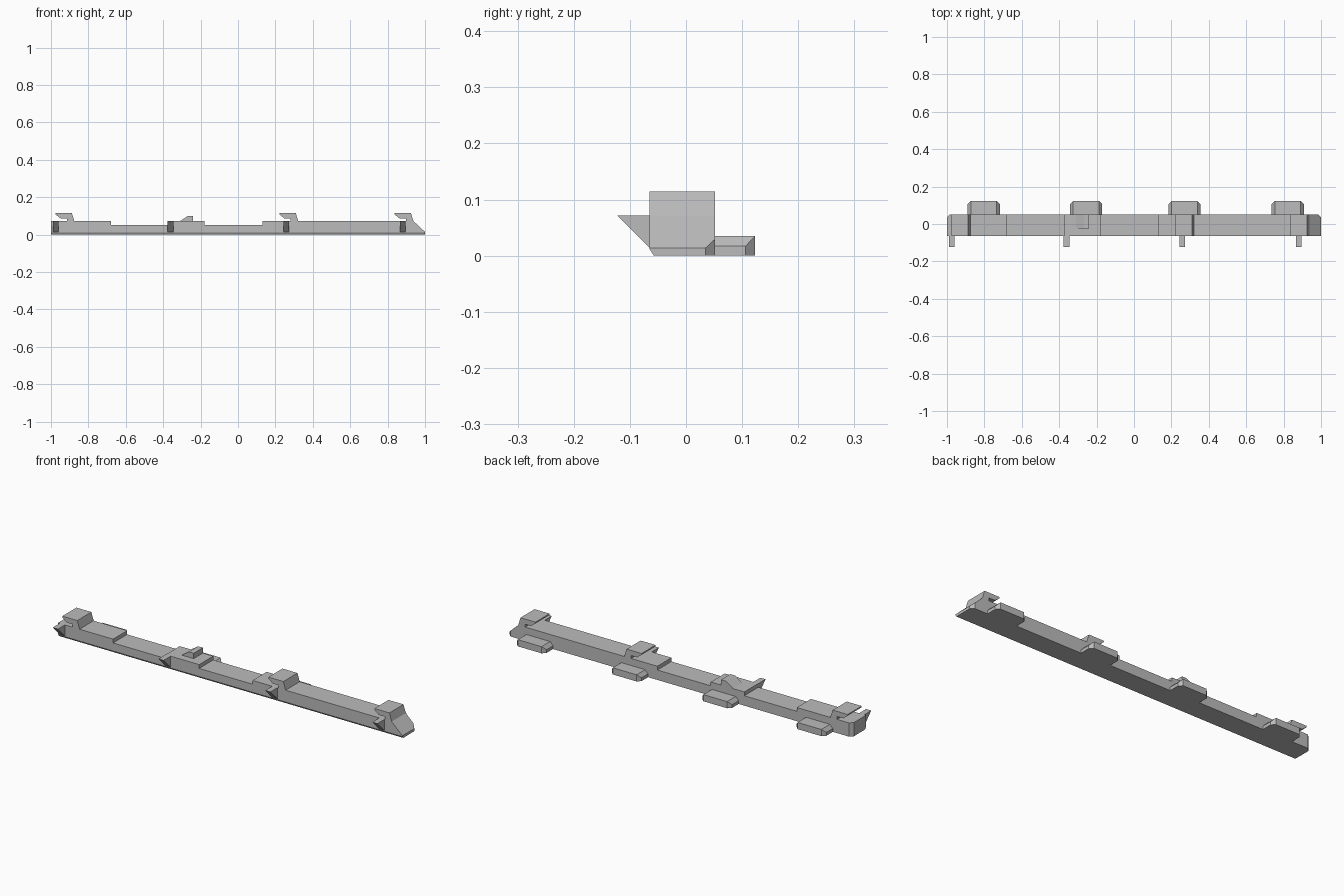
import bpy
import bmesh
from mathutils import Vector

cube = bpy.data.objects.get("Cube")
if cube:
    bpy.data.objects.remove(cube)

# One plain grey plastic
grey = bpy.data.materials.new("plain grey")
grey.use_nodes = True
colour = (0.5, 0.5, 0.5, 1)
grey.diffuse_color = colour
grey.node_tree.nodes["Principled BSDF"].inputs["Base Color"].default_value = colour

BACK, FRONT = 0.052, -0.065
TOP, LOW = 0.072, 0.052


def prism(name, profile, start, end, axis="y", cuts=()):
    """Extrude a closed profile along an axis, then slice off corners."""
    def place(a, b, t):
        return (a, t, b) if axis == "y" else (t, a, b)

    bm = bmesh.new()
    face = bm.faces.new([bm.verts.new(place(a, b, start)) for a, b in profile])
    new = bmesh.ops.extrude_face_region(bm, geom=[face])["geom"]
    bmesh.ops.translate(bm, verts=[v for v in new if isinstance(v, bmesh.types.BMVert)],
                        vec=place(0, 0, end - start))
    for point, normal in cuts:
        geom = bm.verts[:] + bm.edges[:] + bm.faces[:]
        bmesh.ops.bisect_plane(bm, geom=geom, plane_co=Vector(point),
                               plane_no=Vector(normal), clear_outer=True)
        bmesh.ops.holes_fill(bm, edges=[e for e in bm.edges if e.is_boundary])
    bmesh.ops.recalc_face_normals(bm, faces=bm.faces[:])
    mesh = bpy.data.meshes.new(name)
    bm.to_mesh(mesh)
    bm.free()
    mesh.materials.append(grey)
    obj = bpy.data.objects.new(name, mesh)
    bpy.context.collection.objects.link(obj)
    return obj


def hook(x):
    """Overhanging hook outline, from its tip side to its sloped side."""
    steps = [(0.06, TOP), (0.06, 0.087), (0.025, 0.087), (0, 0.107),
             (0, 0.114), (0.087, 0.114), (0.1, TOP)]
    return [(x + dx, z) for dx, z in steps]


# Rail with stepped top, three hooks and a sloped right end
outline = [(-1, 0), (-1, TOP)] + hook(-0.975)
outline += [(-0.68, TOP), (-0.68, LOW), (-0.375, LOW), (-0.375, TOP),
            (-0.18, TOP), (-0.18, LOW), (0.13, LOW), (0.13, TOP)]
outline += hook(0.222) + hook(0.838) + [(1, 0.014), (1, 0)]
prism("rail", outline, FRONT, BACK, cuts=[
    ((1, BACK - 0.017, 0), (1, 1, 0)),
    ((-1, BACK - 0.017, 0), (-1, 1, 0)),
    ((0, FRONT, 0.012), (0, -0.012, -0.008)),
])

# Small ramp catch on the raised middle block
prism("ramp_catch", [(-0.31, TOP), (-0.268, 0.1), (-0.24, 0.1), (-0.24, TOP)],
      -0.025, BACK)

# Wedge teeth along the front
for i, x in enumerate((-0.975, -0.361, 0.259, 0.881)):
    prism(f"front_wedge_{i + 1}", [(FRONT, TOP), (-0.123, TOP), (FRONT, 0.014)],
          x - 0.015, x + 0.015, axis="x")

# Feet along the back, with bevelled ends and outer corners
for i, x in enumerate((-0.803, -0.256, 0.27, 0.822)):
    w, b = 0.086, 0.017
    foot = [(x - w, 0), (x - w, b), (x - w + b, 0.035),
            (x + w - b, 0.035), (x + w, b), (x + w, 0)]
    prism(f"back_foot_{i + 1}", foot, BACK, 0.123, cuts=[
        ((x + s * w, 0.123 - b, 0), (s, 1, 0)) for s in (-1, 1)])
